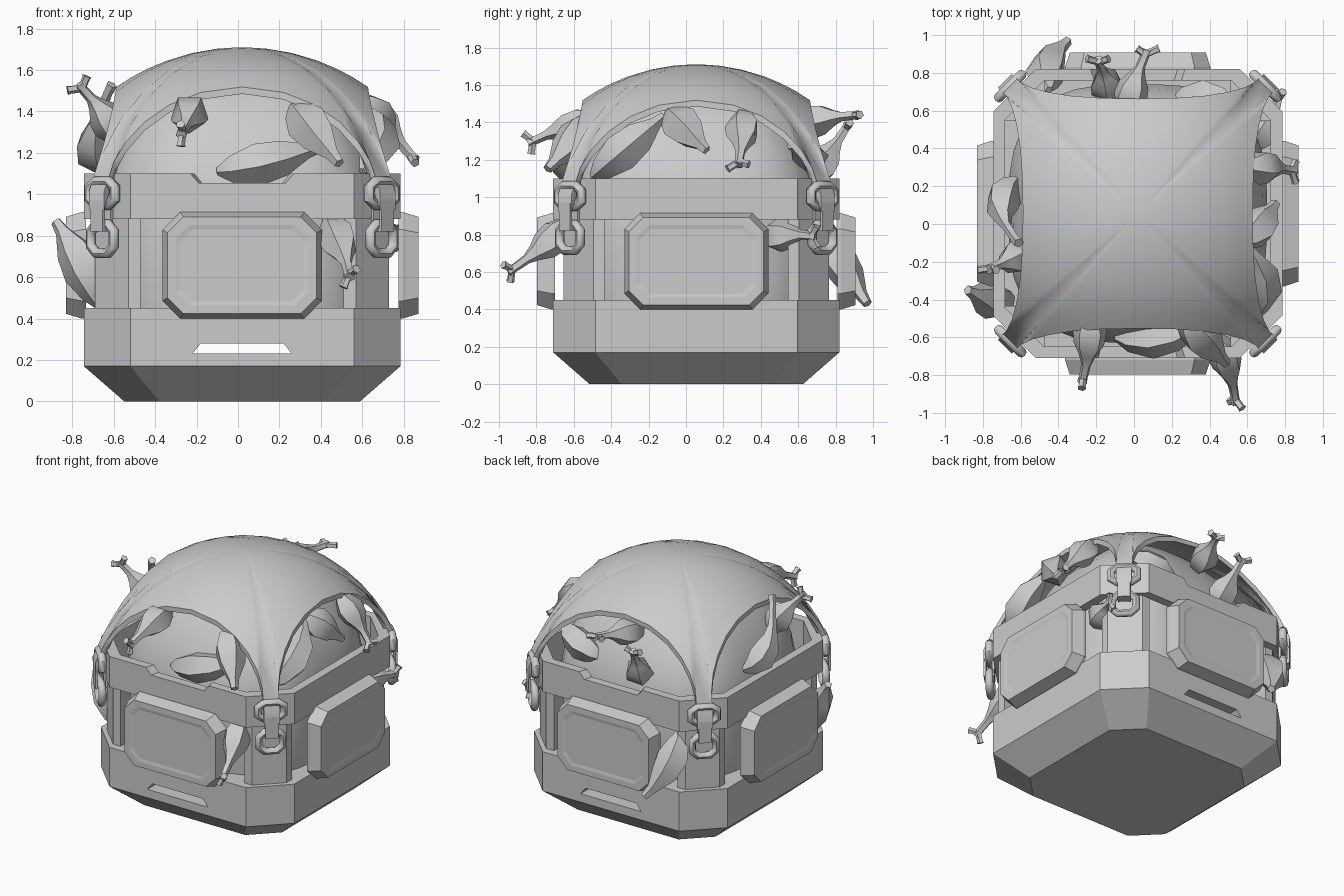
import bpy
import bmesh
from math import cos, sin, pi, radians, sqrt
from mathutils import Vector, Matrix

if "Cube" in bpy.data.objects:
    bpy.data.objects.remove(bpy.data.objects["Cube"])

CENTRE = Vector((0.02, 0.055, 0))
soft = []

grey = bpy.data.materials.new("plain_grey")
grey.use_nodes = True
grey.diffuse_color = (0.6, 0.6, 0.6, 1)
grey.node_tree.nodes["Principled BSDF"].inputs["Base Color"].default_value = (0.6, 0.6, 0.6, 1)


def loft(name, rings, closed=False, turn=0, offset=CENTRE, smooth=False):
    """Skin equal-sized rings; closed joins last to first, otherwise the ends are capped."""
    bm = bmesh.new()
    rot = Matrix.Rotation(turn, 3, "Z")
    loops = [[bm.verts.new(rot @ Vector(p) + offset) for p in ring] for ring in rings]
    pairs = list(zip(loops, loops[1:])) + ([(loops[-1], loops[0])] if closed else [])
    for a, b in pairs:
        for i in range(len(a)):
            j = (i + 1) % len(a)
            bm.faces.new((a[i], a[j], b[j], b[i]))
    if not closed:
        bm.faces.new(loops[0][::-1])
        bm.faces.new(loops[-1])
    bmesh.ops.recalc_face_normals(bm, faces=bm.faces)
    mesh = bpy.data.meshes.new(name)
    bm.to_mesh(mesh)
    bm.free()
    mesh.materials.append(grey)
    obj = bpy.data.objects.new(name, mesh)
    bpy.context.collection.objects.link(obj)
    if smooth:
        soft.append(obj)
    return obj


def octagon(w, h, cw, ch):
    """Rectangle of half sizes w, h whose corners are cut by cw, ch."""
    return [(w, h - ch), (w - cw, h), (cw - w, h), (-w, h - ch),
            (-w, ch - h), (cw - w, -h), (w - cw, -h), (w, ch - h)]


def oct_ring(half, flat, z):
    cut = half - flat
    return [(x, y, z) for x, y in octagon(half, half, cut, cut)]


# Base tub with a slot cut through front and back
base = loft("base_tub", [oct_ring(0.57, 0.40, 0), oct_ring(0.765, 0.54, 0.17),
                         oct_ring(0.765, 0.54, 0.45)])
slot = [(-0.24, 0.23), (0.24, 0.23), (0.20, 0.28), (-0.20, 0.28)]
cutter = loft("slot_cutter", [[(x, y, z) for x, z in slot] for y in (-1, 1)])
cutter.hide_render = True
cutter.hide_set(True)
cut = base.modifiers.new("slot", "BOOLEAN")
cut.operation = "DIFFERENCE"
cut.object = cutter
cut.solver = "EXACT"

# Rim band, notched on top at front and back
outline = []
for s in (1, -1):
    outline += [(s * x, -s * 0.765, z) for x, z in
                ((-0.54, 1.1), (-0.25, 1.1), (-0.21, 1.055),
                 (0.21, 1.055), (0.25, 1.1), (0.54, 1.1))]
    outline += [(s * 0.765, -s * 0.54, 1.1), (s * 0.765, s * 0.54, 1.1)]
inner = [(x * 0.92, y * 0.92, z) for x, y, z in outline]
loft("rim_band", [[(x, y, 0.88) for x, y, z in outline], outline, inner,
                  [(x, y, 0.88) for x, y, z in inner]], closed=True)

# Squarish rounded heap inside
heap = []
for half, z in ((0.67, 0.42), (0.685, 0.6), (0.685, 0.95), (0.66, 1.1), (0.61, 1.23),
                (0.52, 1.39), (0.40, 1.52), (0.20, 1.61), (0.03, 1.64)):
    ring = []
    for i in range(40):
        c, s = cos(2 * pi * i / 40), sin(2 * pi * i / 40)
        r = half / (abs(c) ** 3 + abs(s) ** 3) ** (1 / 3)
        ring.append((r * c, r * s, z))
    heap.append(ring)
loft("heap_core", heap, smooth=True)

# Corner posts and side panels, four of each
post = [(0.49, 0.71), (0.55, 0.71), (0.71, 0.55), (0.71, 0.49), (0.60, 0.49), (0.49, 0.60)]
panel = [(0.385, 0.257, 0.085, 0.755), (0.385, 0.257, 0.085, 0.775), (0.360, 0.234, 0.077, 0.852),
         (0.320, 0.194, 0.065, 0.852), (0.300, 0.174, 0.060, 0.848)]
for k, side in enumerate(("right", "back", "left", "front")):
    turn = k * pi / 2
    loft("corner_post_" + side, [[(x, y, z) for x, y in post] for z in (0.44, 0.89)], turn=turn)
    loft("panel_" + side, [[(d, u, 0.657 + v) for u, v in octagon(w, h, c, c)]
                           for w, h, c, d in panel], turn=turn)

# Cloth cover: spherical sheet with hollowed edges and four blunt tips
half_edge = [(0.2, 0.612), (0.35, 0.623), (0.47, 0.642), (0.56, 0.666), (0.62, 0.695), (0.667, 0.74)]
edge = [(-u, -v) for u, v in half_edge[::-1]] + [(0, -0.608)] + [(u, -v) for u, v in half_edge]
border = []
for k in range(4):
    rot = Matrix.Rotation(k * pi / 2, 2)
    border += [rot @ Vector(p) for p in edge]


def sheet_ring(f, radius):
    ring = []
    for p in border:
        # Inner rings ease from the border shape to a circle
        q = p.normalized() * f * (0.6 * (1 - f) + p.length * f)
        ring.append((q.x, q.y, 0.65 + sqrt(radius ** 2 - q.length_squared)))
    return ring


steps = [0.04, 0.2, 0.4, 0.6, 0.75, 0.88, 1]
loft("cloth_cover", [sheet_ring(f, 1.06) for f in steps] + [sheet_ring(f, 1.033) for f in steps[::-1]],
     smooth=True)


# Chains hanging from the tips
def chain_link(name, turn, z, w, h, r, dist):
    path = octagon(w, h, w * 0.5, h * 0.5)
    rings = []
    for u, v in path:
        out = Vector((0, u / w, v / h)).normalized()
        rings.append([Vector((dist, u, z + v)) + r * (cos(a) * out + sin(a) * Vector((1, 0, 0)))
                      for a in (2 * pi * i / 8 for i in range(8))])
    loft(name, rings, closed=True, turn=turn, smooth=True)


for k in range(4):
    turn = pi / 4 + k * pi / 2
    chain_link("upper_link", turn, 1.005, 0.086, 0.056, 0.027, 0.955)
    chain_link("lower_link", turn, 0.785, 0.078, 0.07, 0.026, 0.955)
    # Strap loop joining the two links
    hook = [(0.925, 0.82), (0.995, 0.82), (0.995, 0.97), (0.925, 0.97)]
    hole = [(0.94, 0.84), (0.98, 0.84), (0.98, 0.95), (0.94, 0.95)]
    loft("link_strap", [[(x, s * 0.042, z) for x, z in pts]
                        for s, pts in ((-1, hook), (1, hook), (1, hole), (-1, hole))],
         closed=True, turn=turn)


# Fruit: tapered five-sided sweeps, some with a long forked stem
STEMMED = [(0, 0.02), (0.12, 0.06), (0.3, 0.095), (0.48, 0.085), (0.62, 0.05),
           (0.75, 0.027), (0.94, 0.024), (1, 0.028)]
POINTED = [(0, 0.02), (0.15, 0.07), (0.4, 0.108), (0.65, 0.09), (0.88, 0.036), (1, 0.026)]


def sweep(name, tip, mid, end, profile):
    tip, mid, end = Vector(tip), Vector(mid), Vector(end)
    ctrl = 2 * mid - (tip + end) / 2
    bend = ctrl - (tip + end) / 2 + Vector((0.001, 0.002, 0.003))
    rings = []
    for t, r in profile:
        p = (1 - t) ** 2 * tip + 2 * t * (1 - t) * ctrl + t * t * end
        d = ((1 - t) * (ctrl - tip) + t * (end - ctrl)).normalized()
        a = (bend - d * bend.dot(d)).normalized()
        b = d.cross(a)
        rings.append([p + r * (cos(q) * a + sin(q) * b) for q in (2 * pi * i / 5 for i in range(5))])
    loft(name, rings, offset=Vector(), smooth=True)
    return (end - ctrl).normalized()


def fruit(name, tip, mid, end, profile=POINTED, fork=None):
    """Fork is the direction in which the two prongs of the stem spread."""
    d = sweep(name, tip, mid, end, profile)
    if fork:
        for s in (-1, 1):
            root = Vector(end) - 0.025 * d
            stop = root + 0.035 * d + s * 0.058 * Vector(fork).normalized()
            sweep(name + "_prong", root, (root + stop) / 2, stop, [(0, 0.02), (0.8, 0.02), (1, 0.024)])


fruit("fruit_left_low", (-0.66, -0.42, 0.45), (-0.76, -0.40, 0.67), (-0.88, -0.35, 0.87))
fruit("fruit_left_top", (-0.55, -0.15, 1.24), (-0.65, -0.19, 1.39), (-0.77, -0.24, 1.53), STEMMED, (1, 0, 0.7))
fruit("fruit_left_mid", (-0.62, 0.24, 1.13), (-0.70, 0.08, 1.26), (-0.61, -0.10, 1.53), STEMMED)
fruit("fruit_front_stem", (-0.23, -0.44, 1.42), (-0.24, -0.65, 1.37), (-0.275, -0.84, 1.29), STEMMED, (0, -0.4, 1))
fruit("fruit_front_flat", (-0.10, -0.60, 1.11), (0.14, -0.60, 1.16), (0.40, -0.52, 1.23))
fruit("fruit_front_slant", (0.26, -0.50, 1.43), (0.36, -0.60, 1.31), (0.49, -0.74, 1.15))
fruit("fruit_front_low", (0.43, -0.59, 0.89), (0.50, -0.76, 0.74), (0.54, -0.95, 0.60), STEMMED, (0.5, -0.3, 0.7))
fruit("fruit_right_stem", (0.58, 0.30, 1.46), (0.72, 0.30, 1.32), (0.85, 0.28, 1.17), STEMMED, (0, 1, 0.2))
fruit("fruit_right_big", (0.60, -0.50, 1.11), (0.68, -0.31, 1.27), (0.60, -0.12, 1.43))
fruit("fruit_right_small", (0.57, -0.10, 1.46), (0.66, -0.01, 1.37), (0.75, 0.11, 1.25))
fruit("fruit_right_low", (0.62, 0.40, 0.78), (0.72, 0.54, 0.80), (0.77, 0.69, 0.79), STEMMED, (0.3, 0, 1))
fruit("fruit_back_stem", (-0.05, 0.56, 1.38), (0.00, 0.74, 1.42), (0.07, 0.92, 1.44), STEMMED, (1, 0, 0))
fruit("fruit_back_upright", (-0.12, 0.66, 1.08), (-0.15, 0.76, 1.22), (-0.19, 0.87, 1.39), STEMMED, (1, 0, 0))
fruit("fruit_back_low", (-0.45, 0.71, 0.83), (-0.46, 0.83, 0.64), (-0.35, 0.97, 0.43))
fruit("fruit_back_flat", (0.20, 0.64, 1.14), (0.40, 0.65, 1.22), (0.58, 0.56, 1.28))

# Smooth the soft parts and keep hard edges crisp
bpy.ops.object.select_all(action="DESELECT")
for obj in soft:
    obj.select_set(True)
bpy.context.view_layer.objects.active = soft[0]
bpy.ops.object.shade_smooth_by_angle(angle=radians(46))
